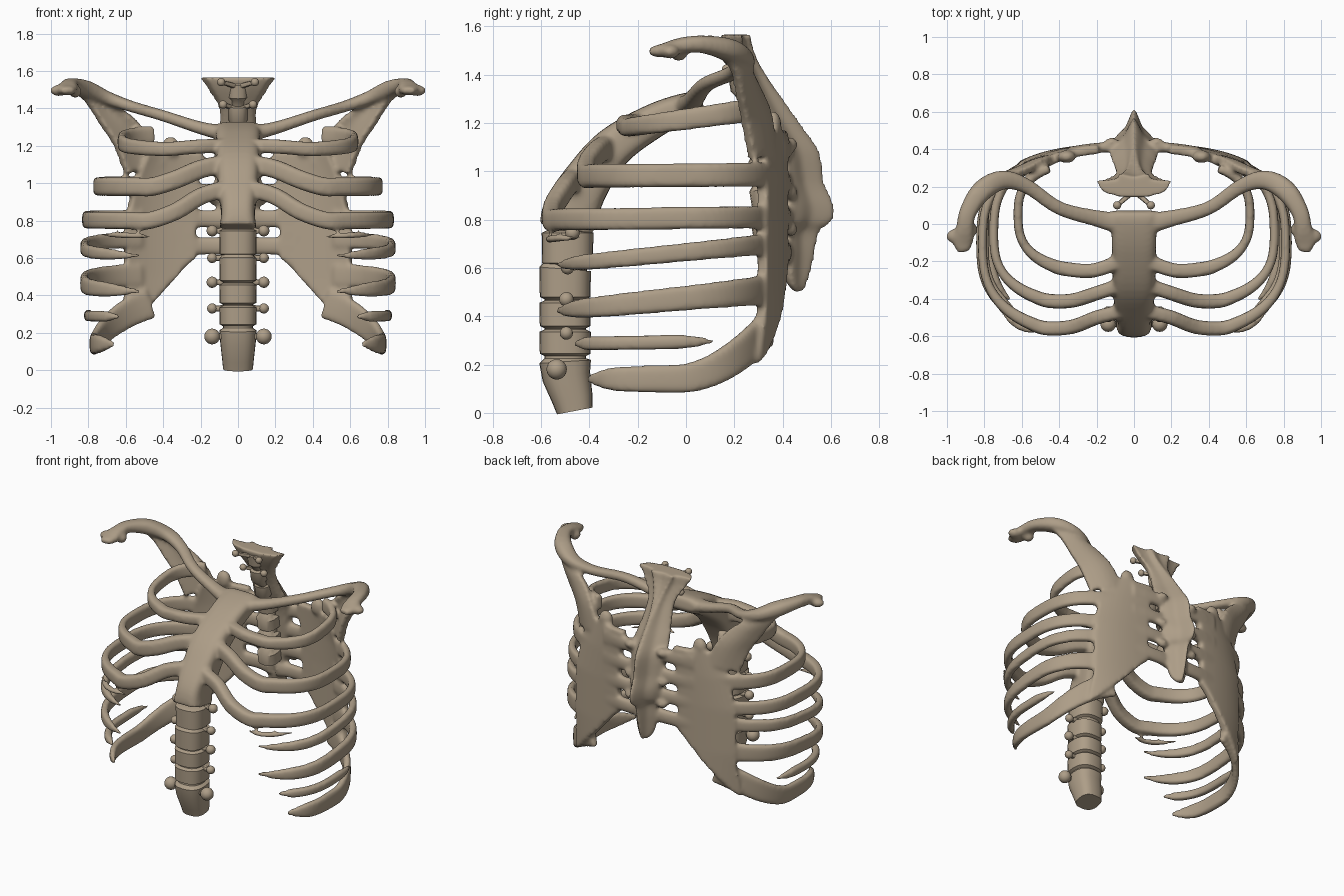
import bpy, bmesh, math
from mathutils import Vector

if "Cube" in bpy.data.objects:
    bpy.data.objects.remove(bpy.data.objects["Cube"])

bone = bpy.data.materials.new("bone tan")
bone.diffuse_color = (0.42, 0.34, 0.245, 1)
bone.use_nodes = True
bone.node_tree.nodes["Principled BSDF"].inputs["Base Color"].default_value = bone.diffuse_color
X, Z = Vector((1, 0, 0)), Vector((0, 0, 1))
cage_parts = []

def make(name, verts, faces, mirror=True, thick=0, fuse=True):
    me = bpy.data.meshes.new(name)
    me.from_pydata([tuple(v) for v in verts], [], faces)
    bm = bmesh.new()
    bm.from_mesh(me)
    bmesh.ops.recalc_face_normals(bm, faces=bm.faces)
    bm.to_mesh(me)
    bm.free()
    me.polygons.foreach_set("use_smooth", [True] * len(me.polygons))
    me.set_sharp_from_angle(angle=math.radians(38))
    me.materials.append(bone)
    ob = bpy.data.objects.new(name, me)
    bpy.context.collection.objects.link(ob)
    if thick:
        m = ob.modifiers.new("thickness", 'SOLIDIFY')
        m.thickness, m.offset = thick, 0
    if mirror:
        ob.modifiers.new("mirror", 'MIRROR').use_mirror_merge = False
    if fuse:
        cage_parts.append(ob)

def spline(rows, n):
    rows = [Vector(r) for r in rows]
    out = []
    for i in range(len(rows) - 1):
        p0, p1, p2, p3 = rows[max(i - 1, 0)], rows[i], rows[i + 1], rows[min(i + 2, len(rows) - 1)]
        for t in (k / n for k in range(n)):
            out.append(0.5 * (2 * p1 + (p2 - p0) * t + (2 * p0 - 5 * p1 + 4 * p2 - p3) * t * t
                              + (3 * p1 - p0 - 3 * p2 + p3) * t ** 3))
    return out + [rows[-1]]

def loft(name, rings, **kw):
    m, n = len(rings[0]), len(rings)
    faces = [(i * m + j, i * m + (j + 1) % m, (i + 1) * m + (j + 1) % m, (i + 1) * m + j)
             for i in range(n - 1) for j in range(m)]
    faces += [tuple(range(m)), tuple((n - 1) * m + j for j in range(m))]
    make(name, [v for r in rings for v in r], faces, **kw)

def sheet(name, rows, thick):
    k = len(rows[0])
    make(name, [v for r in rows for v in r],
         [(i * k + j, i * k + j + 1, (i + 1) * k + j + 1, (i + 1) * k + j)
          for i in range(len(rows) - 1) for j in range(k - 1)], thick=thick)

def sp(v, p):
    return math.copysign(abs(v) ** p, v)

def sweep(name, rows, up=Z, n=5, e=2.5, m=16, **kw):
    """rows: x, y, z, half size along up, half size across"""
    pts = spline(rows, n)
    rings = []
    for i, p in enumerate(pts):
        t = Vector((pts[min(i + 1, len(pts) - 1)] - pts[max(i - 1, 0)])[:3]).normalized()
        a = (up - t * up.dot(t)).normalized()
        b = t.cross(a)
        rings.append([Vector(p[:3]) + a * max(p[3], .003) * sp(math.cos(q), 2 / e)
                      + b * max(p[4], .003) * sp(math.sin(q), 2 / e)
                      for q in (2 * math.pi * j / m for j in range(m))])
    loft(name, rings, **kw)

def ball(name, x, y, z, r, s=(1, 1, 1), **kw):
    arc = [math.pi * (.02 + .96 * i / 12) for i in range(13)]
    sweep(name, [(x, y, z - r * s[2] * math.cos(q), r * s[0] * math.sin(q), r * s[1] * math.sin(q))
                 for q in arc], up=X, n=1, e=2, **kw)

def interp(tab, v):
    for (a, p), (b, q) in zip(tab, tab[1:]):
        if v <= b:
            return p + (q - p) * max(0, (v - a) / (b - a))
    return tab[-1][1]

# Ribs: explicit front cartilage, then an arc around the side to the back
def rib(name, w, cy, df, db, t0, t1, zf, h0, h1, front=(), tail=False, n=14):
    rows = [(*p, h0, .038) for p in front]
    for k in (i / n for i in range(n + 1)):
        t = math.radians(t0 + (t1 - t0) * k)
        s = sp(math.sin(t), 2 / 2.8)
        y = cy + (df if s < 0 else db) * s
        f = 1 if front else min(1, .12 + 5 * k) ** .6
        f *= min(1, .1 + 4 * (1 - k)) ** .6 if tail else 1
        th = .024 + (.014 * max(0, 1 - 3 * k) if front else 0)
        rows.append((w * math.cos(t) ** (2 / 2.8), y, zf(y), (h0 + (h1 - h0) * k) * f, th * f))
    sweep(name, rows, n=3, e=3.6)

def slope(za, zb):
    return lambda y: za + (zb - za) * min(1, max(0, (y + .55) / .9))

rib("rib_1", .62, .05, .32, .3, -60, 50, lambda y: 1.18 + .07 * (y + .25) / .5, .038, .052,
    [(.08, -.2, 1.2), (.22, -.25, 1.195)])
rib("rib_2", .75, -.05, .40, .45, -60, 58, slope(.98, .985), .05, .052,
    [(.08, -.33, 1.1), (.2, -.37, 1.075), (.33, -.41, 1.02)])
rib("rib_3", .81, -.1, .50, .49, -62, 58, slope(.80, .81), .046, .048,
    [(.08, -.47, .965), (.2, -.5, .93), (.33, -.55, .85)])
rib("rib_4", .82, -.1, .49, .49, -58, 58, slope(.61, .70), .03, .046)
rib("rib_5", .82, -.1, .49, .49, -58, 58, slope(.42, .51), .036, .065)
rib("floating_rib", .80, -.1, .47, .5, -44, 18, slope(.285, .30), .03, .03, tail=True)
rib("rib_7", .77, -.1, .45, .49, -37, 60,
    lambda y: .14 + .25 * max(0, (y + .05) / .42) ** 2, .042, .085)
sweep("cartilage_sliver", [(.47, -.55, .712, .008, .008), (.55, -.565, .718, .016, .02),
                           (.64, -.53, .722, .016, .02), (.73, -.44, .725, .008, .008)])

# Back plate joining the ribs
WID = [(.1, .76), (.3, .785), (.5, .815), (.8, .81), (1, .75), (1.15, .67), (1.3, .6)]
LOW = [(.2, .62), (.27, .56), (.35, .47), (.45, .37), (.53, .30), (.6, .23), (.66, .19)]
rows = []
for u in (i / 16 for i in range(17)):
    row = []
    for v in (j / 24 for j in range(25)):
        z = .1
        for _ in range(3):               # settle lower edge against its width
            f = .28 + (.52 - .06 * min(1, max(0, (z - .25) / .2))) * u
            lo = interp(LOW, f * .8)
            z = lo + (1.17 - lo) * v
        row.append((f * interp(WID, z), -.1 + .505 * (1 - f ** 2.8) ** (1 / 2.8), z))
    rows.append(row)
sheet("back_plate", rows, .05)
ball("plate_knob", .36, .36, 1.19, .05, (1, .7, 1.2))

# Bars from the back plate to the spine
for i, z in enumerate((1.09, .95, .81, .665)):
    sweep(f"spine_bar_{i + 1}", [(.02, .40, z, .055, .035), (.12, .41, z, .048, .028),
                                 (.22, .405, z, .05, .027), (.34, .39, z, .07, .024)])

# Sternum
sweep("sternum", [(0, .07, 1.285, .115, .03), (0, .03, 1.275, .122, .055), (0, -.12, 1.215, .118, .07),
                  (0, -.3, 1.10, .114, .085), (0, -.41, .96, .105, .10), (0, -.475, .84, .09, .115),
                  (0, -.495, .76, .10, .112)], up=X, e=3.8, m=24, mirror=False)

# Front column of stacked segments with side knobs
col = [(0, -.46, .008, .08, .075), (0, -.47, .06, .085, .085), (0, -.495, .15, .095, .10),
       (0, -.5, .212, .1, .107), (0, -.5, .226, .08, .086)]
for a, b in ((.245, .335), (.36, .455), (.48, .595), (.62, .745)):
    for z, r in ((a - .01, .08), (a, .098), (b, .1), (b + .01, .08)):
        col.append((0, -.5 + .01 * (z > .6), z, r, r * 1.07))
sweep("lower_column", col, up=X, n=1, e=2.6, m=24, mirror=False, fuse=False)
for i, (z, y, r) in enumerate(((.18, -.535, .042), (.33, -.495, .027), (.47, -.495, .03),
                               (.60, -.49, .027), (.745, -.47, .03))):
    ball(f"column_knob_{i + 1}", .138, y, z, r, fuse=False)
    sweep(f"column_stalk_{i + 1}", [(.07, y, z, .022, .022), (.11, y, z, .015, .015),
                                    (.14, y, z, .018, .018)], m=10, fuse=False)

# Spine inside the back, with neck
col = []
for z in (.721 + i * .121 for i in range(7)):
    y = interp([(.6, .36), (1.1, .34), (1.3, .25), (1.55, .19)], z)
    r = .068 if z < 1.2 else .052
    col += [(0, y - d * .15, z + d * .9, r * k, r * k * 1.1)
            for d, k in ((0, .7), (.015, 1), (.095, 1), (.11, .7))]
sweep("inner_spine", col, up=X, n=1, mirror=False, fuse=False)
for i, (x, y, z) in enumerate(((.09, .1, 1.54), (.08, .17, 1.42))):
    ball(f"neck_knob_{i + 1}", x, y, z, .022, fuse=False)
    sweep(f"neck_stalk_{i + 1}", [(.02, y + .06, z - .02, .014, .014), (x, y, z, .012, .012)],
          m=8, fuse=False)

# Keel along the back: z, rear y, front y, half width
KEEL = [(.50, .485, .45, .03), (.55, .51, .41, .065), (.66, .535, .39, .085), (.75, .555, .37, .095),
        (.79, .607, .37, .105), (.86, .615, .37, .115), (.95, .575, .36, .125), (1.08, .555, .34, .13),
        (1.17, .495, .31, .13), (1.27, .425, .27, .11), (1.4, .34, .23, .105), (1.5, .29, .2, .165),
        (1.565, .28, .19, .21)]
rings = []
for z, yb, yf, w in spline(KEEL, 3):
    g = max(0, (z - 1.3) / .26)          # top opens into two wings
    d = yb - yf
    half = [(w * (.12 + .3 * g), yb - .08 * d), (w * .4, yb - .4 * d), (w * .75, yf + .45 * d),
            (w, yf + .3 * d + .02 * g), (w * .8, yf + .08 * d - .03 * g), (w * .3, yf - .05 * g)]
    rings.append([(0, yb - .3 * d * g, z)] + [(x, y, z) for x, y in half]
                 + [(-x, y, z) for x, y in reversed(half)])
loft("back_keel", rings, mirror=False)
for i, z in enumerate((1.11, .91, .76)):
    ball(f"keel_nub_{i + 1}", .12, .435, z, .03, (1.3, .9, 1))

# Collar bone running out to the shoulder tip
sweep("collar_bone", [(.06, .0, 1.265, .045, .06), (.2, .03, 1.295, .034, .045), (.4, .085, 1.36, .03, .037),
                      (.57, .2, 1.41, .03, .04), (.7, .235, 1.455, .037, .052), (.81, .18, 1.5, .047, .057),
                      (.885, .07, 1.525, .037, .047), (.905, -.02, 1.52, .033, .047),
                      (.915, -.09, 1.5, .03, .057), (.91, -.15, 1.495, .018, .032)])
ball("shoulder_tip", .957, -.065, 1.495, .044, (1.1, .9, .7))
ball("shoulder_bump", .87, -.03, 1.49, .035, (1, 1.1, 1))

# Shoulder blade: inner and outer edge rows
EDGE = [(.74, .20, 1.47, .86, .14, 1.5), (.65, .25, 1.41, .79, .195, 1.41), (.55, .29, 1.34, .72, .22, 1.30),
        (.47, .335, 1.24, .655, .24, 1.2), (.40, .355, 1.1, .60, .27, 1.05)]
sheet("shoulder_blade", [[Vector(r[:3]).lerp(Vector(r[3:]), t) + Vector((0, .025 * math.sin(math.pi * t), 0))
                          for t in (j / 6 for j in range(7))] for r in spline(EDGE, 5)], .045)

# Fuse the cage parts into one smooth bone; the columns stay separate
deps = bpy.context.evaluated_depsgraph_get()
bm = bmesh.new()
for ob in cage_parts:
    bm.from_mesh(ob.evaluated_get(deps).to_mesh())
for ob in cage_parts:
    bpy.data.objects.remove(ob)
me = bpy.data.meshes.new("rib_cage")
bm.to_mesh(me)
bm.free()
me.materials.append(bone)
cage = bpy.data.objects.new("rib_cage", me)
bpy.context.collection.objects.link(cage)
rm = cage.modifiers.new("fuse", 'REMESH')
rm.mode, rm.voxel_size, rm.use_smooth_shade = 'VOXEL', .0115, True
sm = cage.modifiers.new("soften", 'SMOOTH')
sm.factor, sm.iterations = .5, 7
